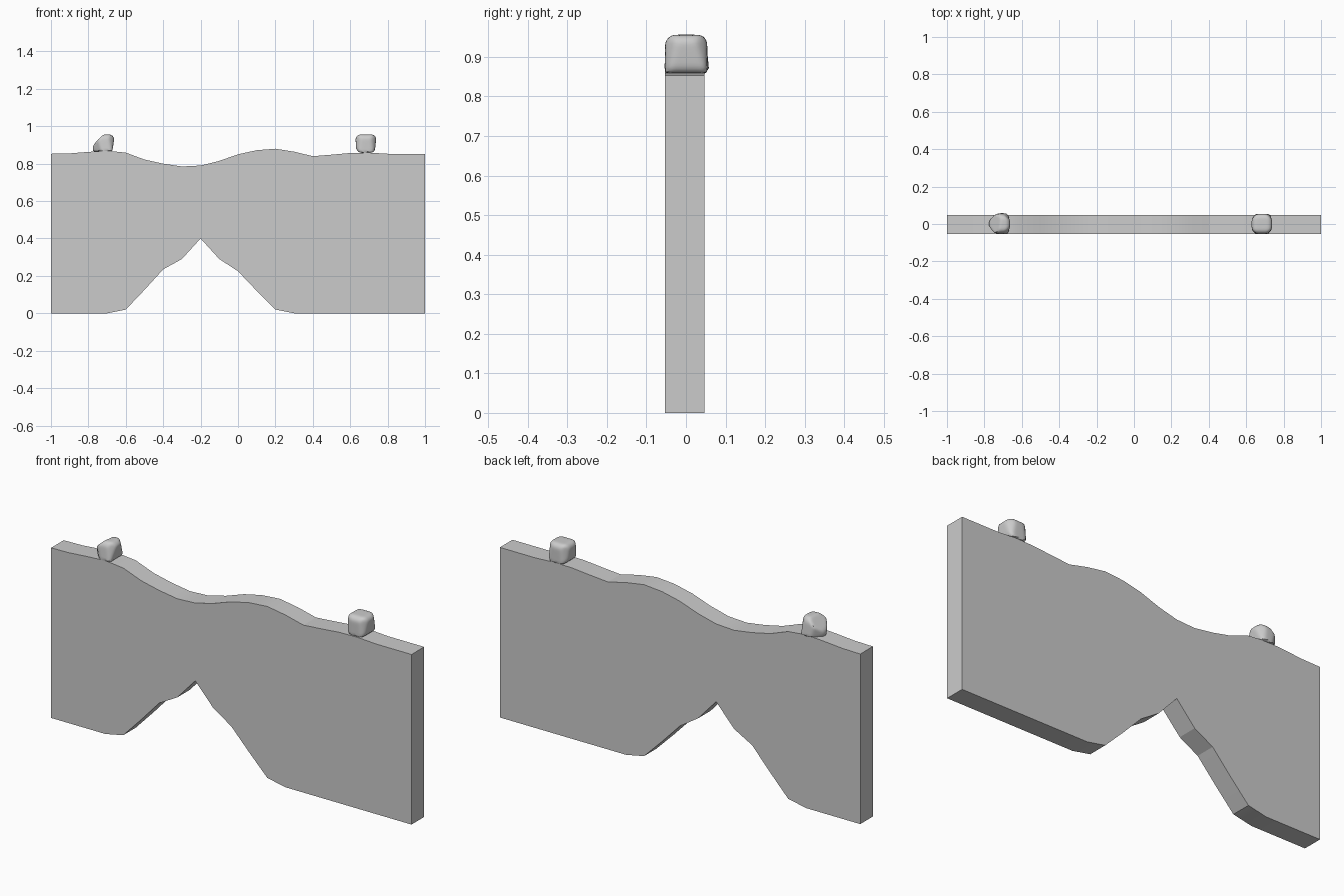
import bpy, bmesh
from mathutils import Vector

if "Cube" in bpy.data.objects:
    bpy.data.objects.remove(bpy.data.objects["Cube"])


def finish(name, bm, angle):
    bmesh.ops.recalc_face_normals(bm, faces=bm.faces)
    mesh = bpy.data.meshes.new(name)
    bm.to_mesh(mesh)
    bm.free()
    obj = bpy.data.objects.new(name, mesh)
    bpy.context.collection.objects.link(obj)
    bpy.ops.object.select_all(action='DESELECT')
    obj.select_set(True)
    bpy.context.view_layer.objects.active = obj
    bpy.ops.object.shade_smooth_by_angle(angle=angle)
    return obj


# Natural arch wall: top and bottom heights at every 0.1 along x
top = [.853, .855, .863, .869, .859, .822, .80, .785, .79, .815, .85,
       .872, .88, .864, .84, .848, .857, .859, .853, .853, .853]
bottom = [0, 0, 0, 0, .02, .125, .235, .29, .4, .29, .225, .12, .02] + [0] * 8
bm = bmesh.new()
rings = []
for i, (t, b) in enumerate(zip(top, bottom)):
    x = -1 + i * 0.1
    rings.append([bm.verts.new(p) for p in
                  ((x, -.053, b), (x, .047, b), (x, .047, t), (x, -.053, t))])
for a, b in zip(rings, rings[1:]):
    for k in range(4):
        bm.faces.new((a[k], a[(k + 1) % 4], b[(k + 1) % 4], b[k]))
bm.faces.new(rings[0])
bm.faces.new(rings[-1])
finish("arch_wall", bm, 0.3)


# Boulders: spheres chipped flat by planes given as (direction, distance)
def boulder(name, center, planes, sharpness=16):
    cuts = [(Vector(n).normalized(), d) for n, d in planes]
    bm = bmesh.new()
    bmesh.ops.create_icosphere(bm, subdivisions=4, radius=1)
    for v in bm.verts:
        d = v.co.normalized()
        s = sum(max(0, n.dot(d) / dist) ** sharpness for n, dist in cuts)
        v.co = Vector(center) + d * s ** (-1 / sharpness)
    finish(name, bm, 0.6)


boulder("left_boulder", (-.715, 0, .908), [
    ((0, 0, 1), .048), ((0, 0, -1), .043), ((1, 0, -.15), .049),
    ((-1, 0, 0), .061), ((-.7, .1, .7), .035), ((0, 1, .1), .054),
    ((0, -1, .1), .051), ((1, 1, .3), .056), ((1, -1, .3), .056),
    ((-1, 1, -.2), .056), ((-1, -1, -.2), .054), ((1, 0, 1), .06),
    ((0, 1, 1), .058), ((0, -1, 1), .057)])

boulder("right_boulder", (.683, 0, .908), [
    ((0, 0, 1), .048), ((0, 0, -1), .050), ((1, 0, -.1), .053),
    ((-1, 0, -.05), .053), ((0, 1, 0), .054), ((0, -1, 0), .053),
    ((1, 1, .2), .061), ((1, -1, .1), .060), ((-1, 1, .1), .059),
    ((-1, -1, .1), .060), ((1, 0, 1), .063), ((-1, 0, 1), .062),
    ((0, 1, 1), .062), ((0, -1, 1), .060), ((1, 0, -1), .062),
    ((-1, 0, -1), .059)])
